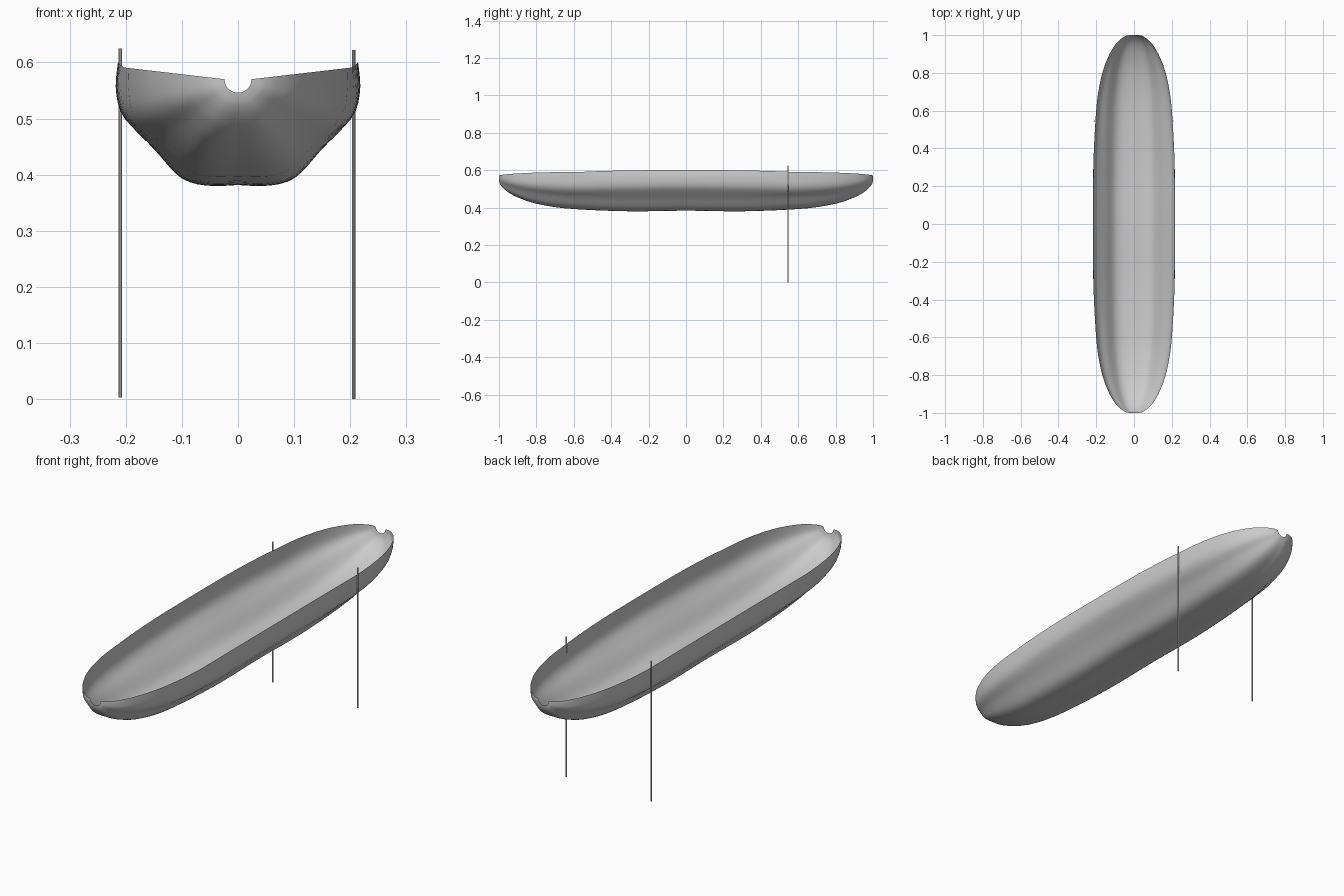
import bpy, bmesh, math
from mathutils import Vector

if "Cube" in bpy.data.objects:
    bpy.data.objects.remove(bpy.data.objects["Cube"])

N = 48  # points across each hull section


def spline(pts, t):
    """Catmull-Rom through 2D points, t in 0..1."""
    n = len(pts) - 1
    i = min(int(t * n), n - 1)
    u = t * n - i
    p0, p1, p2, p3 = [Vector(pts[min(max(k, 0), n)]) for k in (i - 1, i, i + 1, i + 2)]
    return 0.5 * (2 * p1 + (p2 - p0) * u + (2 * p0 - 5 * p1 + 4 * p2 - p3) * u * u
                  + (3 * p1 - p0 - 3 * p2 + p3) * u ** 3)


def section(half):
    """Full section, evenly spaced, from keel-to-rim half points."""
    full = [(-x, z) for x, z in reversed(half[1:])] + half
    dense = [spline(full, k / 600) for k in range(601)]
    acc = [0.0]
    for a, b in zip(dense, dense[1:]):
        acc.append(acc[-1] + (b - a).length)
    out, j = [], 0
    for k in range(N + 1):
        s = acc[-1] * k / N
        while j < 600 and acc[j] < s - 1e-9:
            j += 1
        out.append(dense[j])
    return out


# Sections: middle, quarter crease and the small half-round tip
MID = section([(0, .380), (.04, .378), (.08, .383), (.11, .399), (.15, .444),
               (.19, .485), (.21, .512), (.218, .555), (.214, .600)])
CREASE = section([(0, .390), (.04, .389), (.075, .394), (.105, .410), (.147, .456),
                  (.182, .487), (.198, .515), (.203, .552), (.204, .591)])
R = .024
TIP = [Vector((-R * math.cos(math.pi * k / N), .570 - R * math.sin(math.pi * k / N)))
       for k in range(N + 1)]
YC = .55
FULLNESS = [(.55, 1), (.65, .955), (.75, .865), (.8, .80), (.85, .71), (.9, .585),
            (.95, .415), (.98, .25), (.993, .14), (1, 0)]


def hull_row(y):
    a = abs(y)
    if a <= YC:
        u = (a / YC) ** 3
        rise = .005 * max(0, 1 - (a / .3) ** 2) ** 2
        return [p.lerp(q, u) + Vector((0, rise * (.6 - p.y) / .22)) for p, q in zip(MID, CREASE)]
    for (y0, f0), (y1, f1) in zip(FULLNESS, FULLNESS[1:]):
        if a <= y1 + 1e-9:
            # elliptical bow: interpolate in squared fullness space for roundness
            g0, g1 = math.sqrt(max(0, 1 - f0 * f0)), math.sqrt(max(0, 1 - f1 * f1))
            g = g0 + (g1 - g0) * (a - y0) / (y1 - y0)
            f = math.sqrt(max(0, 1 - g * g)) if f0 < .999 else f0 + (f1 - f0) * ((a - y0) / (y1 - y0)) ** 1.15
            return [p.lerp(q, f) for p, q in zip(TIP, CREASE)]


# Hull: open single-skin loft from tip to tip
half_ys = [YC * k / 12 for k in range(13)] + [.6, .65, .7, .75, .8, .85, .9, .925, .95, .965,
                                              .98, .987, .993, .997, 1]
ys = [-y for y in reversed(half_ys[1:])] + half_ys
bm = bmesh.new()
rows = [[bm.verts.new((p.x, y, p.y)) for p in hull_row(y)] for y in ys]
for a, b in zip(rows, rows[1:]):
    for k in range(N):
        f = bm.faces.new((a[k], b[k], b[k + 1], a[k + 1]))
        f.smooth = True
        f.normal_flip()
for e in bm.edges:
    if all(abs(abs(v.co.y) - YC) < 1e-5 for v in e.verts):
        e.smooth = False
me = bpy.data.meshes.new("hull")
bm.to_mesh(me)
bm.free()
bpy.context.collection.objects.link(bpy.data.objects.new("hull", me))

# Two thin upright poles beside the hull
for name, x, z0, z1 in (("pole_left", -.210, .003, .625), ("pole_right", .206, 0, .622)):
    bpy.ops.mesh.primitive_cylinder_add(vertices=10, radius=.0033, depth=z1 - z0,
                                        location=(x, .545, (z0 + z1) / 2))
    bpy.context.object.name = name
    bpy.ops.object.shade_smooth_by_angle()
